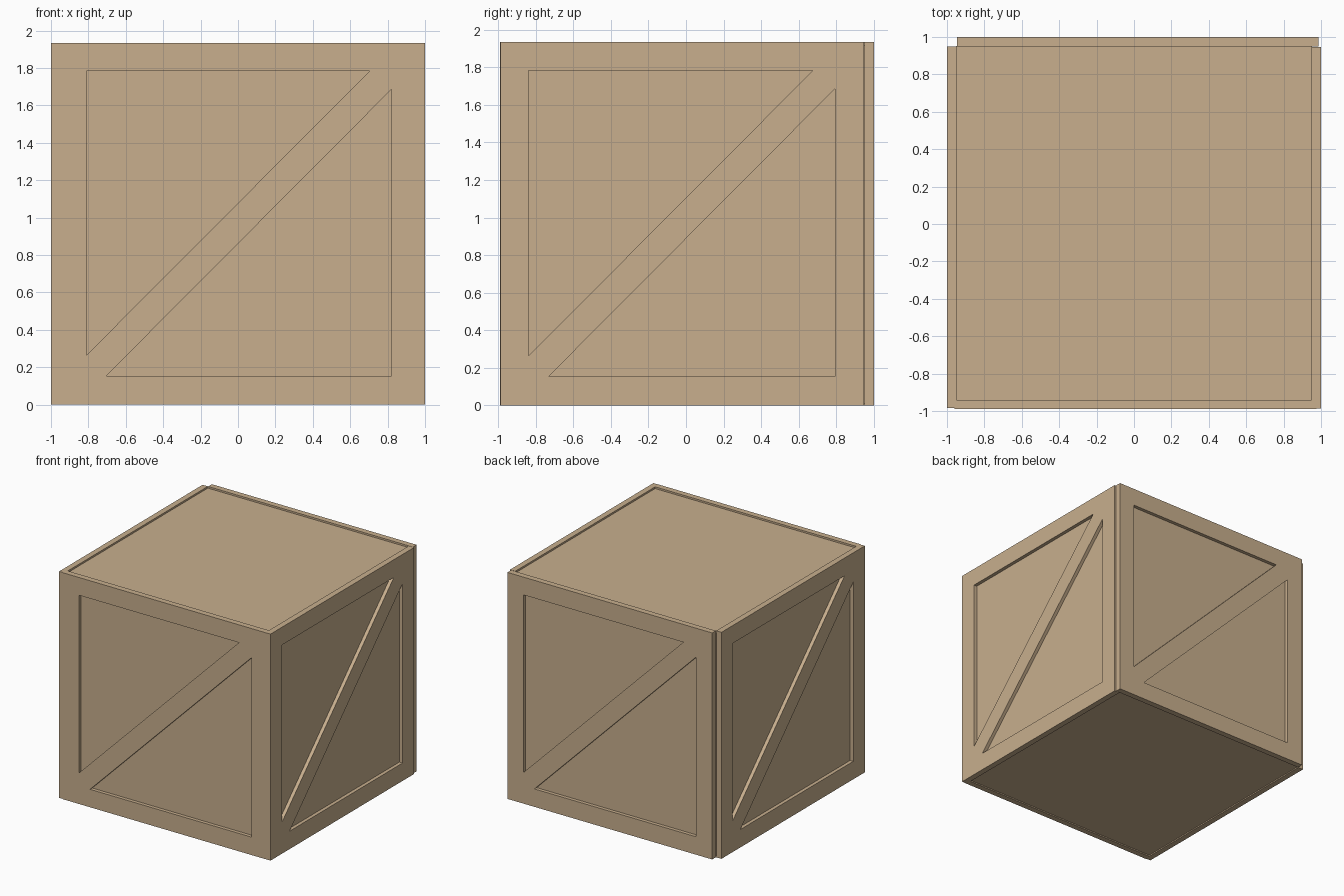
import bpy, bmesh, math

if "Cube" in bpy.data.objects:
    bpy.data.objects.remove(bpy.data.objects["Cube"])

wood = bpy.data.materials.new("light_wood")
wood.diffuse_color = (0.58, 0.43, 0.27, 1)
wood.use_nodes = True
wood.node_tree.nodes["Principled BSDF"].inputs["Base Color"].default_value = wood.diffuse_color

WIDTH, HEIGHT, THICK, DEPTH = 1.935, 1.935, 0.05, 0.03


def prism(name, outline, y0, y1):
    """Extrude an (x, z) outline from y0 to y1."""
    bm = bmesh.new()
    face = bm.faces.new([bm.verts.new((x, y0, z)) for x, z in outline])
    ext = bmesh.ops.extrude_face_region(bm, geom=[face])
    verts = [g for g in ext["geom"] if isinstance(g, bmesh.types.BMVert)]
    bmesh.ops.translate(bm, verts=verts, vec=(0, y1 - y0, 0))
    bmesh.ops.recalc_face_normals(bm, faces=bm.faces)
    mesh = bpy.data.meshes.new(name)
    bm.to_mesh(mesh)
    bm.free()
    mesh.materials.append(wood)
    obj = bpy.data.objects.new(name, mesh)
    bpy.context.collection.objects.link(obj)
    return obj


def rect(x0, x1, z0, z1):
    return [(x0, z0), (x1, z0), (x1, z1), (x0, z1)]


# inner box: recessed top and bottom boards
prism("crate_core", rect(-0.952, 0.952, 0.01, 1.92), -0.942, 0.952)

# one side panel with two triangular recesses either side of a diagonal brace
panel = prism("front_panel", rect(-WIDTH / 2, WIDTH / 2, 0, HEIGHT), 0, THICK)
triangles = [[(-0.8175, 0.265), (-0.8175, 1.783), (0.695, 1.783)],
             [(-0.7125, 0.153), (0.8125, 0.153), (0.8125, 1.685)]]
cutters = []
for tri in triangles:
    cutter = prism("recess_cutter", tri, -0.1, DEPTH)
    cutter.hide_render = True
    mod = panel.modifiers.new("recess", 'BOOLEAN')
    mod.operation, mod.solver, mod.object = 'DIFFERENCE', 'EXACT', cutter
    cutters.append(cutter)
bpy.context.view_layer.update()
graph = bpy.context.evaluated_depsgraph_get()
carved = bpy.data.meshes.new_from_object(panel.evaluated_get(graph))
panel.modifiers.clear()
panel.data = carved
for cutter in cutters:
    bpy.data.objects.remove(cutter)

# four panels, set pinwheel fashion around the box
panel.location = (0.0075, -0.99, 0)
for name, loc, angle in [("right_panel", (1, -0.02, 0), 90),
                         ("back_panel", (0.02, 1, 0), 180),
                         ("left_panel", (-1, -0.0175, 0), 270)]:
    side = bpy.data.objects.new(name, carved)
    side.location = loc
    side.rotation_euler.z = math.radians(angle)
    bpy.context.collection.objects.link(side)
